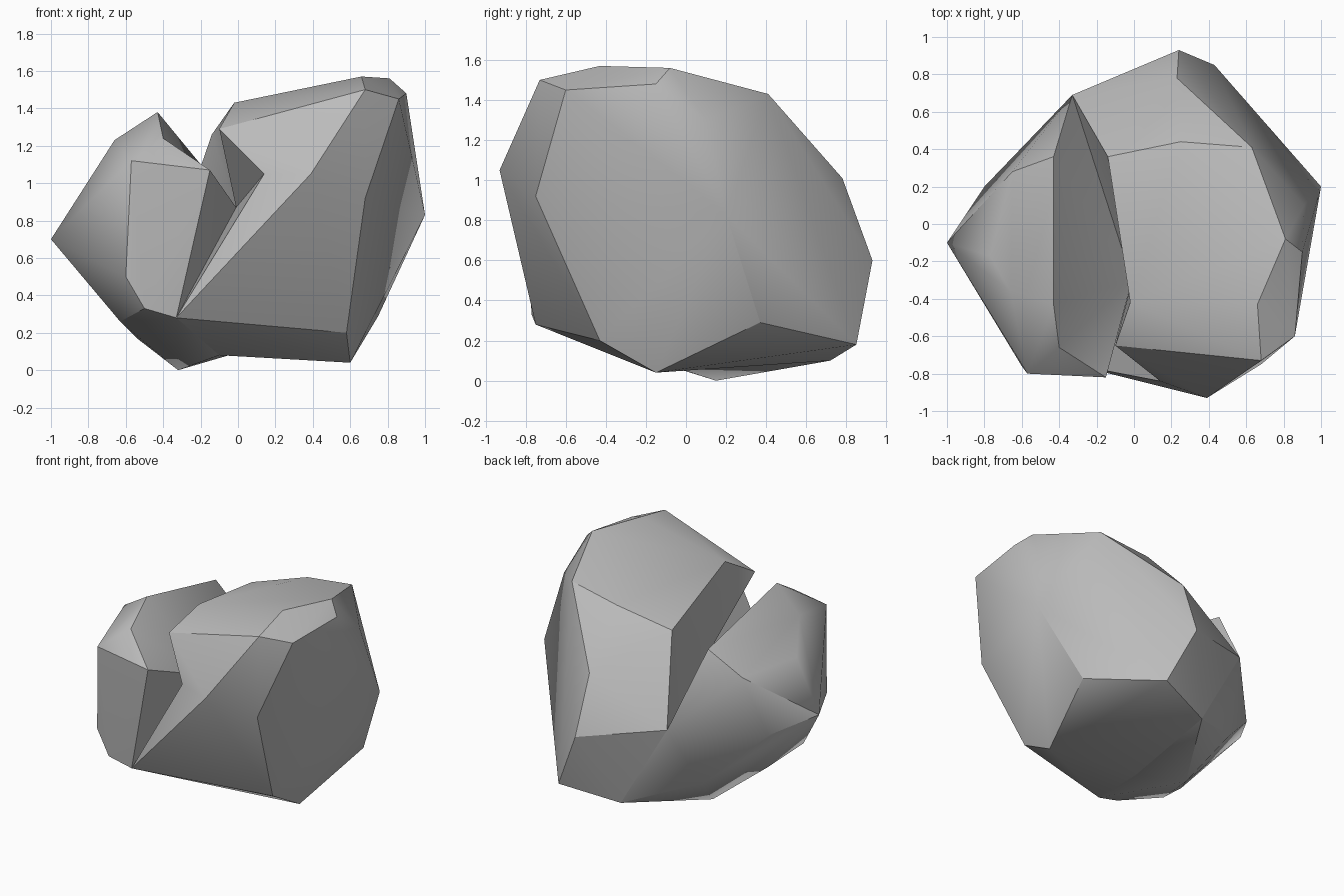
import bpy
import bmesh
from math import radians
from mathutils import Vector

cube = bpy.data.objects.get("Cube")
if cube:
    bpy.data.objects.remove(cube, do_unlink=True)

stone = bpy.data.materials.new("grey_stone")
stone.use_nodes = True
stone.diffuse_color = (0.5, 0.5, 0.5, 1)
stone.node_tree.nodes["Principled BSDF"].inputs["Base Color"].default_value = (0.5, 0.5, 0.5, 1)

# Deepest point of the cleft, and the seam shared by both lobes
CLEFT = Vector((-.01, -.3, .87))
SEAM = [(-.33, -.75, .28), (-.33, .69, .71), (.02, .72, .1), (-.1, -.1, .08)]


def lobe(name, corners, rim):
    """Chiselled hull whose cleft side is pulled in to the cleft point."""
    rim = rim + SEAM
    bm = bmesh.new()
    rim_verts = {bm.verts.new(p) for p in rim}
    for p in corners:
        bm.verts.new(p)
    bmesh.ops.convex_hull(bm, input=bm.verts[:])
    # Open the cleft side, then fan it to the cleft point
    side = [f for f in bm.faces if all(v in rim_verts for v in f.verts)]
    bmesh.ops.delete(bm, geom=side, context='FACES')
    loose = [v for v in bm.verts if not v.link_faces]
    bmesh.ops.delete(bm, geom=loose, context='VERTS')
    tip = bm.verts.new(CLEFT)
    for e in [e for e in bm.edges if e.is_boundary]:
        bm.faces.new((e.verts[0], e.verts[1], tip))
    bmesh.ops.recalc_face_normals(bm, faces=bm.faces[:])
    mesh = bpy.data.meshes.new(name)
    bm.to_mesh(mesh)
    bm.free()
    mesh.materials.append(stone)
    obj = bpy.data.objects.new(name, mesh)
    bpy.context.collection.objects.link(obj)
    bpy.ops.object.select_all(action='DESELECT')
    obj.select_set(True)
    bpy.context.view_layer.objects.active = obj
    bpy.ops.object.shade_smooth_by_angle(angle=radians(30))
    return obj


# Tall lobe
lobe("large_rock_lobe",
     [(.66, -.43, 1.57), (.81, -.08, 1.56), (.63, .41, 1.43), (.25, .44, 1.37),
      (.68, -.73, 1.5), (.86, -.6, 1.45), (.9, -.15, 1.48), (.91, .1, 1.3),
      (.39, -.93, 1.05), (.68, -.75, .92), (1, .2, .83),
      (.58, -.43, .2), (.6, -.15, .04), (.75, .37, .29),
      (.43, .85, .18), (.24, .93, .6), (.23, .78, 1.01)],
     [(.14, -.84, 1.05), (-.1, -.65, 1.29), (-.02, -.42, 1.43), (-.14, .36, 1.26)])

# Short lobe
lobe("small_rock_lobe",
     [(-.66, -.36, 1.23), (-.57, -.8, 1.12), (-.77, -.17, 1.03), (-1, -.1, .7),
      (-.65, .28, 1.02), (-.8, .2, .61), (-.7, -.5, .5), (-.6, -.76, .5),
      (-.5, -.77, .33), (-.63, -.45, .26), (-.54, -.16, .17),
      (-.44, .45, .26), (-.32, .15, 0)],
     [(-.15, -.82, 1.07), (-.4, -.66, 1.24), (-.43, -.43, 1.38), (-.43, .36, 1.2)])
